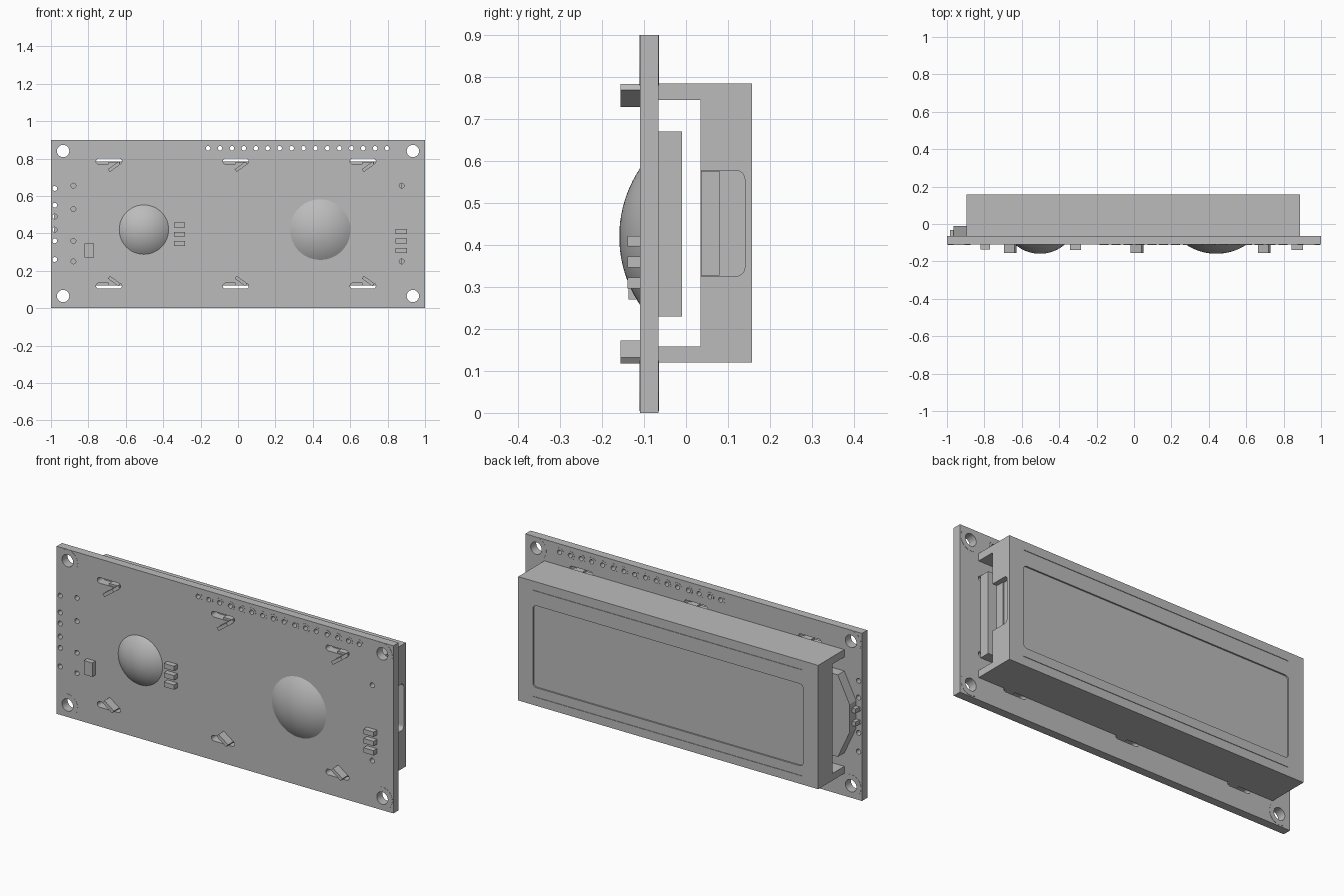
import bpy, bmesh, math
from mathutils import Matrix, Vector

cube = bpy.data.objects.get("Cube")
if cube:
    bpy.data.objects.remove(cube)

grey = bpy.data.materials.new("plain_grey")
grey.use_nodes = True
grey.diffuse_color = (0.5, 0.5, 0.5, 1)
grey.node_tree.nodes["Principled BSDF"].inputs["Base Color"].default_value = (0.5, 0.5, 0.5, 1)

BOARD_FRONT, BOARD_BACK = -0.11, -0.065


def finish(bm, name):
    bmesh.ops.recalc_face_normals(bm, faces=bm.faces)
    mesh = bpy.data.meshes.new(name)
    bm.to_mesh(mesh)
    bm.free()
    mesh.materials.append(grey)
    obj = bpy.data.objects.new(name, mesh)
    bpy.context.collection.objects.link(obj)
    return obj


def add_box(bm, x, y, z, tilt=0):
    """Box from (low, high) ranges, optionally tilted about the y axis."""
    centre = Vector([(a + b) / 2 for a, b in (x, y, z)])
    size = [b - a for a, b in (x, y, z)]
    mat = Matrix.Translation(centre) @ Matrix.Rotation(tilt, 4, 'Y') @ Matrix.Diagonal((*size, 1))
    bmesh.ops.create_cube(bm, size=1, matrix=mat)


def add_prism(bm, outline, y0, y1):
    """Extrude an x-z outline along y."""
    face = bm.faces.new([bm.verts.new((x, y0, z)) for x, z in outline])
    new = bmesh.ops.extrude_face_region(bm, geom=[face])["geom"]
    verts = [v for v in new if isinstance(v, bmesh.types.BMVert)]
    bmesh.ops.translate(bm, verts=verts, vec=(0, y1 - y0, 0))


def rounded(x0, x1, z0, z1, r, steps=5):
    """Rounded rectangle outline."""
    pts = []
    for i, (cx, cz) in enumerate(((x1 - r, z1 - r), (x0 + r, z1 - r),
                                  (x0 + r, z0 + r), (x1 - r, z0 + r))):
        for k in range(steps + 1):
            a = math.pi / 2 * (i + k / steps)
            pts.append((cx + r * math.cos(a), cz + r * math.sin(a)))
    return pts


def circle(x, z, r, n=24):
    return [(x + r * math.cos(math.tau * i / n), z + r * math.sin(math.tau * i / n)) for i in range(n)]


def add_ring(bm, x, z, r_in, r_out, y):
    """Thin flat annulus standing proud of the board."""
    loops = []
    for r, yy in ((r_in, y - 0.001), (r_out, y - 0.001), (r_out, y + 0.001), (r_in, y + 0.001)):
        loops.append([bm.verts.new((px, yy, pz)) for px, pz in circle(x, z, r)])
    n = len(loops[0])
    for a, b in zip(loops, loops[1:] + loops[:1]):
        for i in range(n):
            j = (i + 1) % n
            bm.faces.new((a[i], a[j], b[j], b[i]))


def cut(target, bm):
    cutter = finish(bm, "cutter")
    cutter.hide_render = True
    mod = target.modifiers.new("cut", 'BOOLEAN')
    mod.operation, mod.solver, mod.object = 'DIFFERENCE', 'EXACT', cutter
    bpy.context.view_layer.objects.active = target
    bpy.ops.object.modifier_apply(modifier=mod.name)
    bpy.data.objects.remove(cutter)


def smooth(obj):
    bpy.ops.object.select_all(action='DESELECT')
    obj.select_set(True)
    bpy.context.view_layer.objects.active = obj
    bpy.ops.object.shade_smooth_by_angle(angle=math.radians(30))


# Hole layout
corners = [(sx * 0.935, z) for sx in (-1, 1) for z in (0.065, 0.84)]
pins = [(-0.16 + i * 0.0638, 0.855) for i in range(16)]
side_holes = [(-0.98, z) for z in (0.64, 0.55, 0.49, 0.42, 0.36, 0.26)]
side_holes += [(-0.88, z) for z in (0.655, 0.53, 0.36, 0.25)]
side_holes += [(0.875, z) for z in (0.655, 0.25)]
slot_x = (-0.69, -0.012, 0.668)

# Circuit board with drilled holes and slots
bm = bmesh.new()
add_box(bm, (-1, 1), (BOARD_FRONT, BOARD_BACK), (0, 0.9))
board = finish(bm, "circuit_board")
bm = bmesh.new()
holes = [(c, 0.033) for c in corners] + [(c, 0.012) for c in pins] + [(c, 0.013) for c in side_holes]
for (x, z), r in holes:
    add_prism(bm, circle(x, z, r), -0.2, 0)
for x in slot_x:
    for z in (0.785, 0.119):
        add_prism(bm, rounded(x - 0.069, x + 0.069, z - 0.015, z + 0.015, 0.0149), -0.2, 0)
cut(board, bm)
smooth(board)

# Solder pads around the holes
bm = bmesh.new()
for y in (BOARD_FRONT, BOARD_BACK):
    for x, z in corners:
        add_ring(bm, x, z, 0.033, 0.06, y)
    for x, z in pins:
        add_ring(bm, x, z, 0.012, 0.024, y)
finish(bm, "solder_pads")

# Display bezel: deep back block with top and bottom walls reaching the board
bm = bmesh.new()
profile = [(-0.065, 0.12), (0.157, 0.12), (0.157, 0.785), (-0.065, 0.785),
           (-0.065, 0.745), (0.035, 0.745), (0.035, 0.158), (-0.065, 0.158)]
face = bm.faces.new([bm.verts.new((-0.895, y, z)) for y, z in profile])
new = bmesh.ops.extrude_face_region(bm, geom=[face])["geom"]
bmesh.ops.translate(bm, verts=[v for v in new if isinstance(v, bmesh.types.BMVert)], vec=(1.782, 0, 0))
bezel = finish(bm, "display_bezel")

# Screen recess, frame grooves and the end notch
bm = bmesh.new()
add_prism(bm, rounded(-0.805, 0.8, 0.217, 0.657, 0.02), 0.149, 0.2)
for z in (0.167, 0.737):
    add_box(bm, (-0.8, 0.8), (0.154, 0.2), (z - 0.002, z + 0.002))
cut(bezel, bm)
bm = bmesh.new()
add_prism(bm, [(y, z) for y, z in rounded(-0.05, 0.14, 0.326, 0.577, 0.02)], 0.855, 1.0)
bmesh.ops.transform(bm, verts=bm.verts, matrix=Matrix(((0, 1, 0, 0), (1, 0, 0, 0), (0, 0, 1, 0), (0, 0, 0, 1))))
cut(bezel, bm)

# Glass layer showing inside the notch
bm = bmesh.new()
add_box(bm, (0.84, 0.862), (0.036, 0.08), (0.327, 0.576))
finish(bm, "glass_edge")

# Twisted mounting tabs pushed through the slots
bm = bmesh.new()
for x in slot_x:
    for z, sign in ((0.756, -1), (0.145, 1)):
        cx = x + 0.028
        add_box(bm, (cx - 0.035, cx + 0.035), (-0.156, -0.09), (z - 0.009, z + 0.009), sign * math.radians(36))
        neck = z - sign * 0.018
        add_box(bm, (cx - 0.03, cx + 0.03), (-0.105, -0.06), (neck - 0.007, neck + 0.007))
finish(bm, "mounting_tabs")

# Backlight panel with a tapered end and two terminals
bm = bmesh.new()
add_prism(bm, [(-0.895, 0.23), (0.875, 0.23), (0.875, 0.67), (-0.895, 0.67),
               (-0.965, 0.53), (-0.965, 0.38)], BOARD_BACK, -0.01)
finish(bm, "backlight_panel")
bm = bmesh.new()
for z in (0.42, 0.49):
    add_box(bm, (-0.985, -0.96), (BOARD_BACK, -0.032), (z - 0.012, z + 0.012))
finish(bm, "backlight_terminals")


# Chip domes: shallow spherical caps
def dome(name, x, z, r, height=0.049, rings=10, n=48):
    big = (r * r + height * height) / (2 * height)
    edge = math.asin(r / big)
    bm = bmesh.new()
    tip = bm.verts.new((x, BOARD_FRONT - height, z))
    prev = None
    for k in range(1, rings + 1):
        a = edge * k / rings
        y = BOARD_FRONT - height + big * (1 - math.cos(a))
        loop = [bm.verts.new((px, y, pz)) for px, pz in circle(x, z, big * math.sin(a), n)]
        for i in range(n):
            j = (i + 1) % n
            bm.faces.new((prev[i], prev[j], loop[j], loop[i]) if prev else (tip, loop[j], loop[i]))
        prev = loop
    bm.faces.new(prev)
    smooth(finish(bm, name))


dome("chip_dome_small", -0.503, 0.42, 0.132)
dome("chip_dome_large", 0.44, 0.42, 0.162)

# Small surface components
bm = bmesh.new()
for x, top in ((-0.313, 0.445), (0.873, 0.409)):
    for i in range(3):
        z = top - i * 0.05
        add_box(bm, (x - 0.03, x + 0.03), (-0.139, BOARD_FRONT), (z - 0.013, z + 0.013))
add_box(bm, (-0.82, -0.77), (-0.137, BOARD_FRONT), (0.27, 0.345))
finish(bm, "surface_components")
